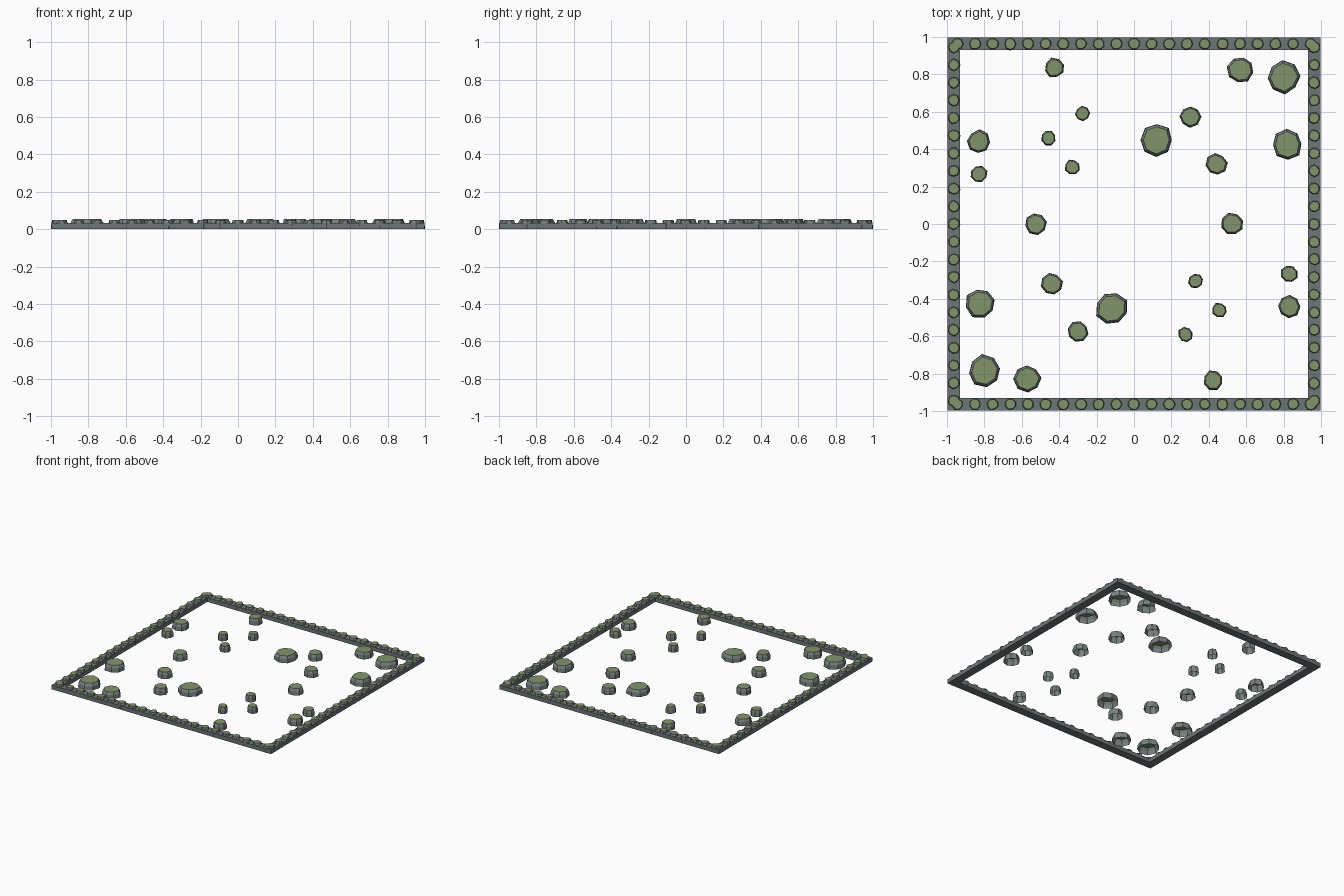
import bpy, bmesh, math, random

if "Cube" in bpy.data.objects:
    bpy.data.objects.remove(bpy.data.objects["Cube"])

random.seed(7)

def material(name, rgb):
    m = bpy.data.materials.new(name)
    m.diffuse_color = (*rgb, 1)
    m.use_nodes = True
    m.node_tree.nodes["Principled BSDF"].inputs["Base Color"].default_value = m.diffuse_color
    return m

STONE = material("stone", (0.18, 0.22, 0.21))
MOSS = material("moss", (0.22, 0.30, 0.15))
WALL = material("wall_stone", (0.15, 0.18, 0.18))

def finish(bm, name, mats):
    me = bpy.data.meshes.new(name)
    bmesh.ops.recalc_face_normals(bm, faces=bm.faces)
    bm.to_mesh(me)
    bm.free()
    for m in mats:
        me.materials.append(m)
    ob = bpy.data.objects.new(name, me)
    bpy.context.collection.objects.link(ob)
    return ob

def add_rock(bm, x, y, r, h, sides=8, jitter=0.1):
    """Irregular low-poly rock: steep side, chamfer, mossy flat top, open underside."""
    turn = random.uniform(0, math.tau)
    radii = [r * random.uniform(1 - jitter, 1 + jitter * 0.5) for _ in range(sides)]
    rings = []
    for scale, z in ((1.0, 0), (0.97, 0.6 * h), (0.82, h)):
        rings.append([bm.verts.new((x + radii[i] * scale * math.cos(turn + math.tau * i / sides),
                                    y + radii[i] * scale * math.sin(turn + math.tau * i / sides), z))
                      for i in range(sides)])
    for a, b in zip(rings, rings[1:]):
        for i in range(sides):
            j = (i + 1) % sides
            bm.faces.new((a[i], a[j], b[j], b[i]))
    bm.faces.new(rings[-1]).material_index = 1

# Border walls
def wall(name, x, y, sx, sy, h=0.033):
    bm = bmesh.new()
    bmesh.ops.create_cube(bm, size=1)
    for v in bm.verts:
        v.co = (x + v.co.x * sx, y + v.co.y * sy, (v.co.z + 0.5) * h)
    finish(bm, name, [WALL])

for s, fb, lr in ((-1, "front", "left"), (1, "back", "right")):
    wall(fb + "_wall", 0, s * 0.9635, 1.995, 0.066)
    wall(lr + "_wall", s * 0.9635, 0, 0.066, 1.861)

# Capping stones along the four walls
COUNT, EDGE, LINE = 21, 0.945, 0.9635
for name, s, along_x in (("front", -1, True), ("back", 1, True),
                         ("left", -1, False), ("right", 1, False)):
    bm = bmesh.new()
    for i in range(COUNT):
        t = -EDGE + 2 * EDGE * i / (COUNT - 1)
        x, y = (t, s * LINE) if along_x else (s * LINE, t)
        add_rock(bm, x, y, 0.0345, 0.05)
    finish(bm, name + "_cap_stones", [STONE, MOSS])

# Scattered rocks, each with a partner turned half way round the centre
ROCKS = [(-0.425, 0.835, 0.055), (0.57, 0.825, 0.073), (0.80, 0.785, 0.089),
         (0.30, 0.575, 0.058), (0.12, 0.45, 0.089), (0.82, 0.425, 0.082),
         (-0.83, 0.44, 0.064), (-0.83, 0.267, 0.048), (-0.457, 0.46, 0.041),
         (-0.275, 0.59, 0.041), (-0.33, 0.305, 0.041), (0.44, 0.32, 0.06),
         (0.525, 0.0, 0.062)]
for n, (x, y, r) in enumerate(ROCKS, 1):
    for s, tag in ((1, "a"), (-1, "b")):
        bm = bmesh.new()
        add_rock(bm, s * x, s * y, r, 0.053, sides=8)
        finish(bm, f"rock_{n}{tag}", [STONE, MOSS])
